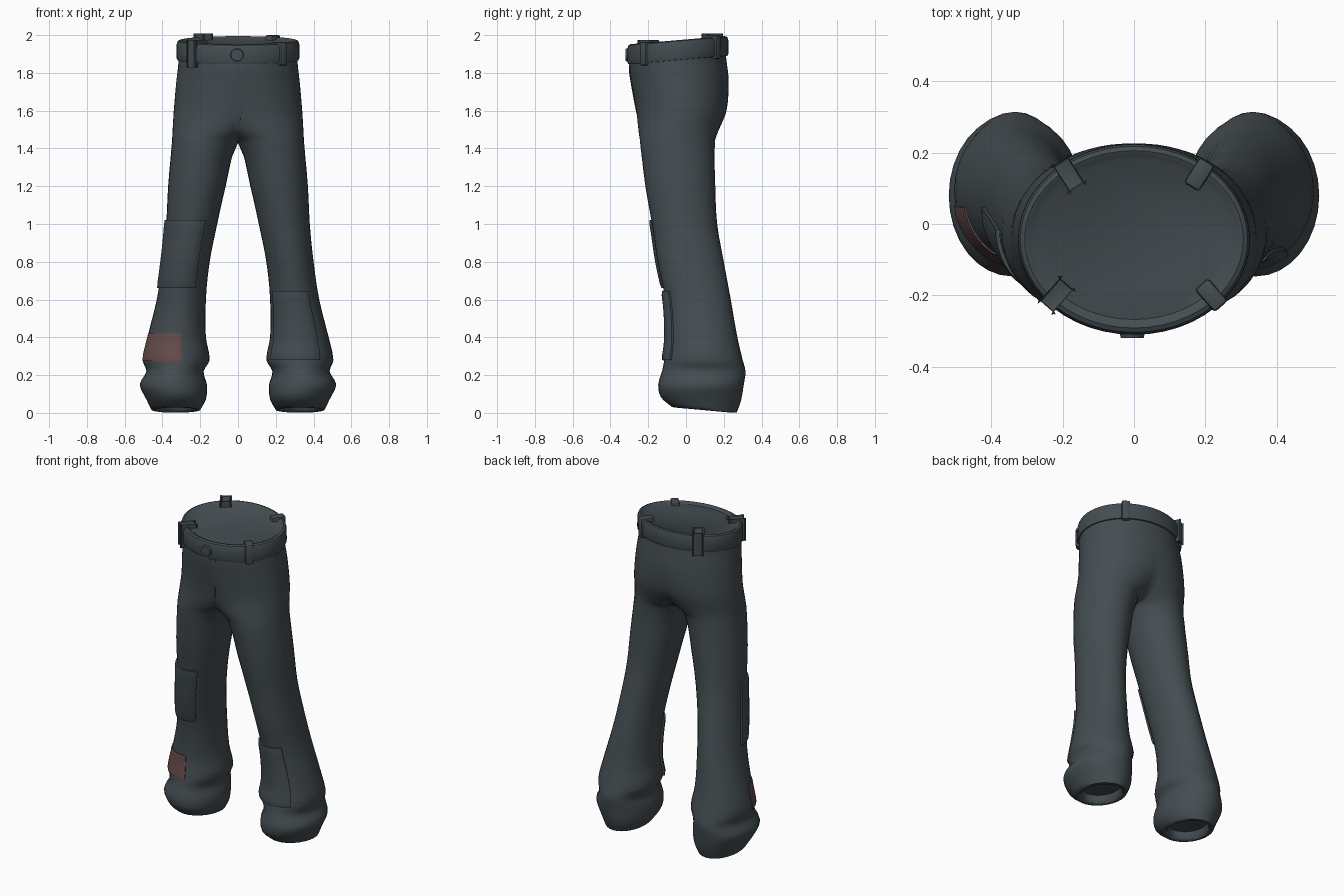
import bpy, bmesh, math
from mathutils import Vector

if "Cube" in bpy.data.objects:
    bpy.data.objects.remove(bpy.data.objects["Cube"])


def material(name, rgb):
    m = bpy.data.materials.new(name)
    m.use_nodes = True
    m.diffuse_color = (*rgb, 1)
    bsdf = m.node_tree.nodes["Principled BSDF"]
    bsdf.inputs["Base Color"].default_value = (*rgb, 1)
    bsdf.inputs["Roughness"].default_value = 0.8
    return m


CLOTH = material("slate cloth", (0.058, 0.074, 0.082))
RED = material("faded red cloth", (0.135, 0.074, 0.072))

# Left half of the trousers: height, inner x, outer x, front y, back y, tilt.
# A negative inner x means the section is cut by the middle seam.
ROWS = [
    (1.95, -.31, .31, -.295, .21, .085),
    (1.86, -.315, .315, -.3, .213, .085),
    (1.75, -.31, .327, -.287, .226, .04),
    (1.6, -.24, .34, -.263, .215, 0),
    (1.5, -.11, .346, -.252, .175, 0),
    (1.43, 0, .35, -.243, .153, 0),
    (1.2, .065, .37, -.215, .155, 0),
    (1.0, .11, .38, -.18, .165, 0),
    (.8, .15, .4, -.15, .2, 0),
    (.6, .17, .43, -.11, .237, 0),
    (.4, .17, .48, -.1, .272, 0),
    (.28, .15, .505, -.115, .3, 0),
    (.22, .182, .485, -.127, .315, 0),
    (.15, .165, .52, -.147, .306, 0),
    (.075, .17, .485, -.132, .29, -.05),
    (.025, .2, .458, -.075, .268, -.09),
]


def section(z):
    """Smoothly interpolated row at height z."""
    i = next((k for k in range(len(ROWS) - 1) if z >= ROWS[k + 1][0] - 1e-6), len(ROWS) - 2)
    a, b = ROWS[i], ROWS[i + 1]
    p, n = ROWS[max(i - 1, 0)], ROWS[min(i + 2, len(ROWS) - 1)]
    h = b[0] - a[0]
    t = (z - a[0]) / h
    out = []
    for k in range(1, 6):
        ma = (b[k] - p[k]) / (b[0] - p[0]) * h
        mb = (n[k] - a[k]) / (n[0] - a[0]) * h
        out.append((2*t**3 - 3*t**2 + 1) * a[k] + (t**3 - 2*t**2 + t) * ma
                   + (3*t**2 - 2*t**3) * b[k] + (t**3 - t**2) * mb)
    return out


def point(z, angle, off=0.0):
    """Point on the left half, angle 0 facing outwards and -90 degrees forwards."""
    x0, x1, y0, y1, tilt = section(z)
    x = (x0 + x1) / 2 + ((x1 - x0) / 2 + off) * math.cos(angle)
    y = (y0 + y1) / 2 + ((y1 - y0) / 2 + off) * math.sin(angle)
    return Vector((x, y, z + tilt * y))


def seam_angle(z):
    x0, x1 = section(z)[:2]
    return math.pi if x0 >= -1e-5 else math.acos(max(-1, -(x0 + x1) / (x1 - x0)))


def add_grid(bm, rows, closed=False):
    vs = [[bm.verts.new(p) for p in r] for r in rows]
    n = len(rows[0])
    for a, b in zip(vs, vs[1:]):
        for j in range(n if closed else n - 1):
            k = (j + 1) % n
            bm.faces.new((a[j], a[k], b[k], b[j]))
    return vs


def finish(name, bm, mat, angle=50):
    bmesh.ops.remove_doubles(bm, verts=bm.verts, dist=0.0004)
    bmesh.ops.recalc_face_normals(bm, faces=bm.faces)
    me = bpy.data.meshes.new(name)
    bm.to_mesh(me)
    bm.free()
    me.materials.append(mat)
    ob = bpy.data.objects.new(name, me)
    bpy.context.collection.objects.link(ob)
    bpy.ops.object.select_all(action='DESELECT')
    ob.select_set(True)
    bpy.context.view_layer.objects.active = ob
    bpy.ops.object.shade_smooth_by_angle(angle=math.radians(angle))
    return ob


# Trousers: two lofted halves welded along the middle seam
STEPS, SIDES = 3, 32
heights = [a[0] + (b[0] - a[0]) * s / STEPS for a, b in zip(ROWS, ROWS[1:]) for s in range(STEPS)]
heights.append(ROWS[-1][0])
half = []
for z in heights:
    th = seam_angle(z)
    ring = [point(z, th * (2 * j / SIDES - 1)) for j in range(SIDES + 1)]
    if section(z)[0] < 1e-5:
        ring[0].x = ring[-1].x = 0
    half.append(ring)
# Turned-in hem with a shallow closed opening
hem = half[-1]
mid = sum(hem[1:], Vector()) / SIDES
for scale, lift in ((.88, -.002), (.8, .012), (.76, .05), (0, .055)):
    half.append([mid + (p - mid) * scale + Vector((0, 0, lift)) for p in hem])
bm = bmesh.new()
for side in (1, -1):
    add_grid(bm, [[Vector((p.x * side, p.y, p.z)) for p in r] for r in half])
finish("trousers", bm, CLOTH, 60)


# Waistband with a rounded rim and a closed, slightly sunken top
def band_point(angle, off, z):
    y = -.043 + (.255 + off) * math.sin(angle)
    return Vector(((.313 + off) * math.cos(angle), y, z + .085 * y))


profile = [(-.01, 1.87), (.008, 1.872), (.013, 1.885), (.012, 1.955), (.006, 1.972),
           (-.006, 1.977), (-.02, 1.972), (-.03, 1.964)]
bm = bmesh.new()
loops = add_grid(bm, [[band_point(math.tau * j / 48, o, z) for j in range(48)]
                      for o, z in profile], closed=True)
bm.faces.new(loops[-1])
finish("waistband", bm, CLOTH, 40)

# Belt loops hooked over the band
for name, deg in (("front_left", -43), ("front_right", -137), ("back_left", 52), ("back_right", 128)):
    a = math.radians(deg)
    bm = bmesh.new()
    bmesh.ops.create_cube(bm, size=1)
    outer = band_point(a, .022, 1.922)
    normal = Vector((math.cos(a) / .313, math.sin(a) / .255, 0)).normalized()
    across = Vector((-normal.y, normal.x, 0))
    for v in bm.verts:
        c = v.co.copy()
        v.co = outer + normal * (c.x - .5) * .085 + across * c.y * .05 + Vector((0, 0, c.z * .125))
    bmesh.ops.bevel(bm, geom=bm.edges[:], offset=.01, segments=2, affect='EDGES', profile=.5)
    finish(name + "_belt_loop", bm, CLOTH, 40)

# Button
bm = bmesh.new()
bmesh.ops.create_cone(bm, cap_ends=True, segments=12, radius1=.036, radius2=.032, depth=.016)
for v in bm.verts:
    v.co = Vector((v.co.x - .005, -.312 - v.co.z, 1.895 + v.co.y))
finish("waist_button", bm, CLOTH, 30)


# Patches that follow the cloth: the rim dips under it, the middle is raised
def patch(name, z0, z1, span, thick, mat, side, nu=14, nv=14):
    bm = bmesh.new()
    rows = []
    for i in range(nv + 3):
        v = min(max((i - 1) / nv, 0), 1)
        z = z0 + (z1 - z0) * v
        a0, a1 = span(z)
        row = []
        for j in range(nu + 3):
            u = min(max((j - 1) / nu, 0), 1)
            rim = i in (0, nv + 2) or j in (0, nu + 2)
            soft = i in (1, nv + 1) or j in (1, nu + 1)
            p = point(z, a0 + (a1 - a0) * u, -.006 if rim else thick * (.7 if soft else 1))
            row.append(Vector((p.x * side, p.y, p.z)))
        rows.append(row)
    add_grid(bm, rows)
    finish(name, bm, mat, 50)


def degrees(a, b):
    return lambda z: (math.radians(a), math.radians(b))


def fly_span(z):
    x0, x1 = section(z)[:2]
    width = .05 * math.sqrt(max(z - 1.53, .0001) / .33)
    return -seam_angle(z), -math.acos((width - (x0 + x1) / 2) / ((x1 - x0) / 2))


patch("right_knee_pad", .66, 1.02, degrees(-120, -2), .014, CLOTH, -1)
patch("left_knee_pad", .28, .645, degrees(-146, -55), .016, CLOTH, 1)
patch("red_shin_patch", .275, .42, degrees(-99, -12), .006, RED, -1)
patch("fly_flap", 1.535, 1.87, fly_span, .004, CLOTH, 1, nu=4)
